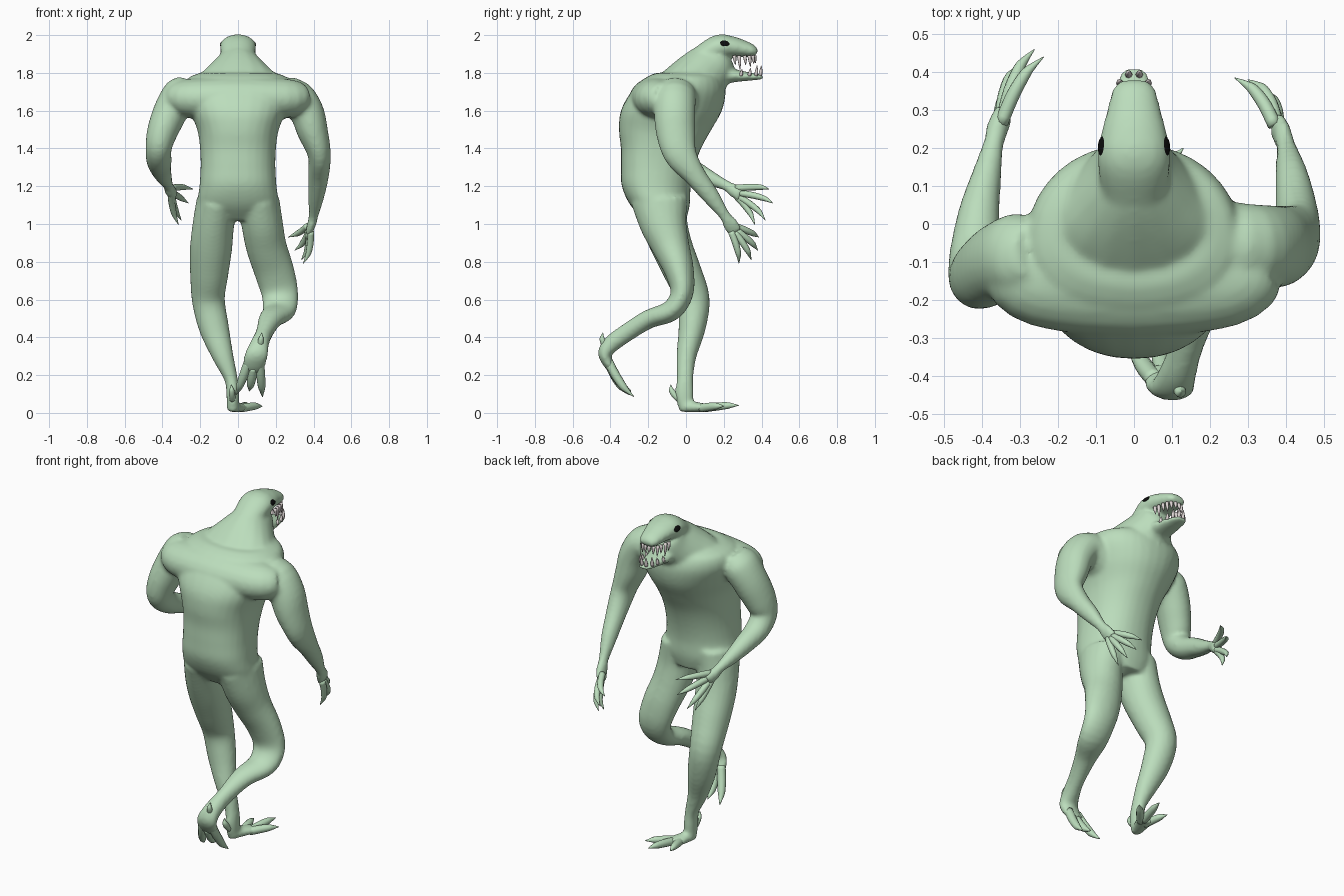
import bpy, bmesh, math
from mathutils import Vector as V


def material(name, rgb):
    m = bpy.data.materials.new(name)
    m.diffuse_color = (*rgb, 1)
    return m


SKIN = material("pale green skin", (0.50, 0.725, 0.505))
BLACK = material("black eye", (0.004, 0.004, 0.004))
TOOTH = material("off white tooth", (0.72, 0.66, 0.65))


def finish(bm, name, mat):
    bmesh.ops.recalc_face_normals(bm, faces=bm.faces)
    me = bpy.data.meshes.new(name)
    for f in bm.faces:
        f.smooth = True
    bm.to_mesh(me)
    bm.free()
    me.materials.append(mat)
    ob = bpy.data.objects.new(name, me)
    bpy.context.collection.objects.link(ob)
    return ob


def spline(pts, steps):
    """Catmull-Rom through tuples of any size"""
    out = []
    for i in range(len(pts) - 1):
        a, b, c, d = (pts[min(max(j, 0), len(pts) - 1)] for j in range(i - 1, i + 3))
        for s in range(steps):
            t = s / steps
            out.append([q + 0.5 * t * (r - p + t * (2 * p - 5 * q + 4 * r - u + t * (3 * (q - r) + u - p)))
                        for p, q, r, u in zip(a, b, c, d)])
    return out + [list(pts[-1])]


def loft(bm, pts, ref=(1, 0, 0), flat=False, power=2.0, n=20, steps=4, skew=0.0):
    """Closed tube through (x, y, z, radius along ref, other radius); skew widens the back"""
    p = spline(pts, steps)
    c = [V(q[:3]) for q in p]
    rings = []
    for i, q in enumerate(p):
        t = (c[min(i + 1, len(c) - 1)] - c[max(i - 1, 0)]).normalized()
        if flat:
            t = V((0, 0, 1))
        side = V(ref)
        side = (side - t * side.dot(t)).normalized()
        up = t.cross(side)
        ring = []
        for k in range(n):
            a = 2 * math.pi * k / n
            ca, sa = math.cos(a), math.sin(a)
            u = math.copysign(abs(ca) ** (2 / power), ca) * max(q[3], 0.001) * (1 - skew * sa)
            w = math.copysign(abs(sa) ** (2 / power), sa) * max(q[4], 0.001)
            ring.append(bm.verts.new(c[i] + side * u + up * w))
        rings.append(ring)
    for r, s in zip(rings, rings[1:]):
        for k in range(n):
            bm.faces.new((r[k], r[(k + 1) % n], s[(k + 1) % n], s[k]))
    bm.faces.new(rings[0])
    bm.faces.new(rings[-1])


body = bmesh.new()

# torso: height, back y, front y, half width
torso = [(1.02, -.22, .00, .15), (1.1, -.295, .02, .21), (1.2, -.34, .025, .203), (1.3, -.345, .045, .197),
         (1.4, -.345, .08, .20), (1.5, -.355, .135, .215), (1.6, -.345, .19, .255), (1.7, -.29, .21, .285),
         (1.77, -.22, .19, .265), (1.8, -.16, .15, .20)]
loft(body, [(0, (b + f) / 2, z, w, (f - b) / 2) for z, b, f, w in torso], flat=True, power=2.25, n=32, skew=.1)

# shoulder blades across the upper back
loft(body, [(-.33, -.10, 1.67, .09, .08), (-.25, -.14, 1.665, .13, .105), (0, -.14, 1.665, .16, .12),
            (.25, -.14, 1.665, .13, .105), (.33, -.10, 1.67, .09, .08)], ref=(0, 1, 0))

# neck, skull and lower jaw
loft(body, [(0, -.06, 1.66, .26, .15), (0, .02, 1.73, .235, .15), (0, .095, 1.80, .165, .142),
            (0, .15, 1.86, .11, .122), (0, .175, 1.90, .088, .085)])
loft(body, [(0, .08, 1.89, .085, .055), (0, .17, 1.936, .097, .066), (0, .24, 1.938, .087, .057),
            (0, .30, 1.928, .071, .046), (0, .35, 1.916, .059, .034), (0, .375, 1.903, .042, .016)])
loft(body, [(0, .14, 1.79, .085, .06), (0, .25, 1.785, .070, .036), (0, .33, 1.781, .057, .023),
            (0, .385, 1.778, .044, .015), (0, .408, 1.777, .028, .01)])

# arms, each ending in a palm
loft(body, [(.17, -.06, 1.64, .13, .11), (.29, -.06, 1.675, .115, .1), (.36, -.06, 1.60, .11, .092),
            (.395, -.055, 1.49, .105, .082), (.43, -.03, 1.37, .088, .062), (.427, .045, 1.26, .06, .055),
            (.415, .13, 1.15, .047, .043), (.40, .205, 1.045, .03, .026), (.39, .235, 1.0, .041, .024),
            (.375, .265, .955, .04, .018)], ref=(0, 1, 0))
loft(body, [(-.27, -.07, 1.755, .05, .07), (-.30, -.08, 1.70, .09, .11), (-.355, -.10, 1.6, .092, .105),
            (-.40, -.13, 1.49, .082, .095), (-.42, -.135, 1.405, .07, .078), (-.418, -.07, 1.335, .067, .064),
            (-.408, .03, 1.29, .055, .055), (-.39, .12, 1.245, .041, .043), (-.37, .21, 1.205, .028, .028),
            (-.36, .25, 1.18, .03, .036), (-.342, .295, 1.155, .026, .04)])

# standing leg and its foot
loft(body, [(-.11, -.14, 1.12, .11, .15), (-.13, -.115, 1.0, .11, .125), (-.142, -.075, .88, .112, .11),
            (-.152, -.015, .74, .102, .1), (-.157, .04, .6, .088, .086), (-.127, .032, .45, .08, .072),
            (-.08, .002, .3, .057, .053), (-.037, -.005, .18, .036, .044), (-.028, -.008, .1, .034, .05),
            (-.028, .0, .012, .032, .036)])
loft(body, [(-.03, -.02, .03, .032, .026), (-.012, .05, .03, .042, .028), (.015, .12, .026, .054, .02)])
# raised leg and its foot
loft(body, [(.11, -.14, 1.12, .11, .15), (.128, -.12, 1.0, .11, .125), (.15, -.08, .88, .108, .1),
            (.192, -.035, .75, .106, .078), (.222, -.022, .63, .098, .06), (.217, -.08, .54, .088, .056),
            (.172, -.20, .495, .064, .05), (.138, -.32, .42, .045, .048), (.115, -.395, .365, .05, .046),
            (.10, -.43, .315, .06, .036), (.085, -.41, .26, .062, .028), (.075, -.38, .22, .05, .022)])

skin = finish(body, "body", SKIN)
rm = skin.modifiers.new("blend", "REMESH")
rm.mode = "VOXEL"
rm.voxel_size = 0.011
rm.use_smooth_shade = True
sm = skin.modifiers.new("soften", "SMOOTH")
sm.factor = 0.5
sm.iterations = 8


# clawed fingers and toes: root, tip, bend offset, radius
def digits(name, items, r, bend):
    bm = bmesh.new()
    for root, tip in items:
        a, b, o = V(root), V(tip), V(bend)
        path = [(0, 1.0, 0), (.35, 1.0, .8), (.65, .85, 1), (.8, .55, .7), (1, .06, 0)]
        loft(bm, [(*(a.lerp(b, t) + o * k), r * s, r * s) for t, s, k in path],
             ref=(.8, .1, .6), n=10, steps=3)
    finish(bm, name, SKIN)


digits("right_fingers", [((.37, .26, .99), (.265, .385, .93)), ((.375, .27, .965), (.30, .38, .86)),
                         ((.378, .26, .955), (.335, .345, .81)), ((.385, .24, .96), (.345, .28, .79))],
       .018, (.015, .01, 0))
digits("left_fingers", [((-.35, .265, 1.19), (-.238, .44, 1.185)), ((-.345, .28, 1.165), (-.262, .46, 1.11)),
                        ((-.35, .27, 1.15), (-.30, .42, 1.02)), ((-.355, .25, 1.165), (-.315, .365, .995))],
       .018, (-.012, .012, .008))
digits("standing_toes", [((.02, .08, .025), (.13, .20, .035)), ((.015, .10, .025), (.055, .28, .04)),
                         ((-.015, .07, .025), (-.05, .22, .03))], .022, (0, 0, .004))
digits("raised_toes", [((.055, -.41, .27), (-.012, -.30, .095)), ((.08, -.40, .24), (.06, -.29, .115)),
                       ((.115, -.41, .27), (.13, -.275, .085))], .024, (0, -.012, -.008))
digits("heel_spurs", [((.115, -.415, .34), (.126, -.44, .425)), ((-.03, -.035, .07), (-.035, -.08, .15))],
       .017, (0, -.012, -.004))

# eyes: flattened ovals on both sides of the skull
for s in (-1, 1):
    bm = bmesh.new()
    bmesh.ops.create_uvsphere(bm, u_segments=20, v_segments=12, radius=1)
    eye = finish(bm, "eye", BLACK)
    eye.scale = (.009, .028, .018)
    eye.location = (s * .0825, .203, 1.957)
    eye.rotation_euler = (-.15, s * -.6, s * .1)

# teeth: x, y, length
UPPER = [(.066, .255, .05), (.061, .28, .075), (.055, .31, .05), (.048, .335, .06), (.034, .353, .045), (.012, .362, .04)]
LOWER = [(.055, .29, .035), (.047, .335, .04), (.037, .37, .055), (.014, .393, .055)]
bm = bmesh.new()
for row, z, d in ((UPPER, 1.892, -1), (LOWER, 1.785, 1)):
    for x, y, length in row:
        for s in (-1, 1):
            loft(bm, [(s * x, y, z, .010, .010), (s * x * 1.03, y + .004, z + d * length * .5, .008, .008),
                      (s * x, y + .006, z + d * length, .001, .001)], n=8, steps=2)
finish(bm, "teeth", TOOTH)
